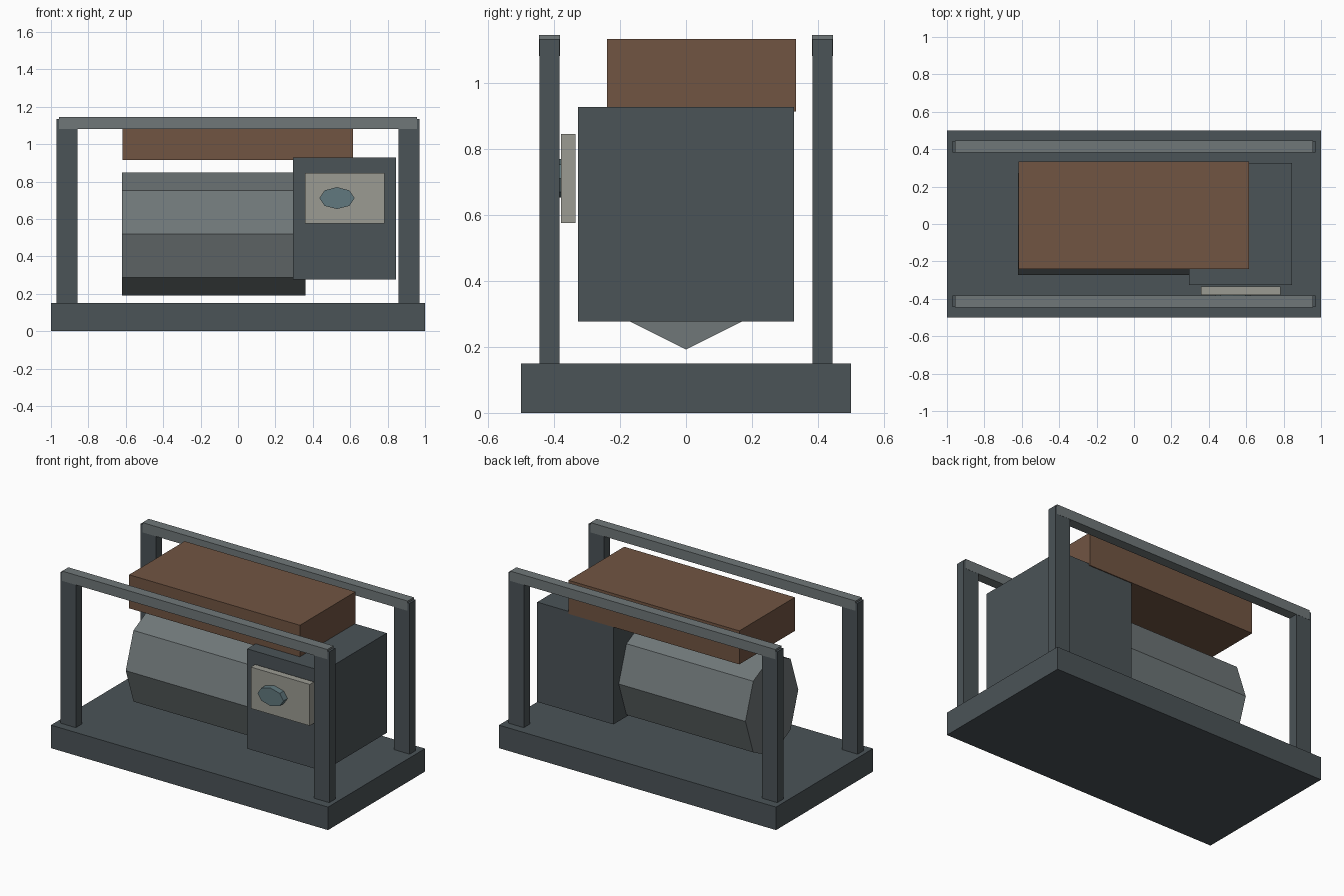
import bpy, bmesh
from math import radians
from mathutils import Matrix

if "Cube" in bpy.data.objects:
    bpy.data.objects.remove(bpy.data.objects["Cube"])


def material(name, rgb):
    m = bpy.data.materials.new(name)
    m.diffuse_color = (*rgb, 1)
    m.use_nodes = True
    m.node_tree.nodes["Principled BSDF"].inputs["Base Color"].default_value = m.diffuse_color
    return m


dark = material("dark_steel", (0.07, 0.087, 0.096))
light = material("light_steel", (0.16, 0.185, 0.19))
brown = material("rusty_brown", (0.165, 0.09, 0.055))
cream = material("panel_grey", (0.33, 0.33, 0.29))
glass = material("gauge_glass", (0.12, 0.19, 0.21))


def finish(name, bm, mat):
    mesh = bpy.data.meshes.new(name)
    bmesh.ops.recalc_face_normals(bm, faces=bm.faces)
    bm.to_mesh(mesh)
    bm.free()
    mesh.materials.append(mat)
    ob = bpy.data.objects.new(name, mesh)
    bpy.context.collection.objects.link(ob)
    return ob


def span_matrix(x, y, z):
    """Map a unit cube centred on the origin to the given ranges."""
    centre = [(a + b) / 2 for a, b in (x, y, z)]
    size = [b - a for a, b in (x, y, z)]
    return Matrix.Translation(centre) @ Matrix.Diagonal((*size, 1))


def box(name, x, y, z, mat):
    bm = bmesh.new()
    bmesh.ops.create_cube(bm, size=1, matrix=span_matrix(x, y, z))
    return finish(name, bm, mat)


def octagon_drum(name, x, y, z, axis, mat):
    """Eight-sided cylinder with corners on the axes, fitted to the ranges."""
    turn = Matrix.Rotation(radians(90), 4, 'Y' if axis == 'x' else 'X')
    bm = bmesh.new()
    bmesh.ops.create_cone(bm, cap_ends=True, segments=8, radius1=0.5, radius2=0.5,
                          depth=1, matrix=span_matrix(x, y, z) @ turn)
    return finish(name, bm, mat)


# Base slab
box("base", (-1, 1), (-0.5, 0.5), (0, 0.15), dark)

# Engine drum, generator block and fuel tank
octagon_drum("engine_drum", (-0.62, 0.36), (-0.272, 0.272), (0.192, 0.848), 'x', light)
box("generator_block", (0.295, 0.845), (-0.327, 0.327), (0.277, 0.928), dark)
box("fuel_tank", (-0.618, 0.615), (-0.24, 0.333), (0.915, 1.134), brown)

# Control panel with gauge
box("control_panel", (0.358, 0.783), (-0.379, -0.335), (0.576, 0.846), cream)
octagon_drum("gauge", (0.435, 0.623), (-0.42, -0.37), (0.653, 0.77), 'y', glass)

# Protective frame: posts and rails on both sides
for side, s in (("front", -1), ("back", 1)):
    y = sorted((s * 0.383, s * 0.445))
    for end, e in (("left", -1), ("right", 1)):
        box(f"{side}_{end}_post", sorted((e * 0.859, e * 0.971)), y, (0.15, 1.134), dark)
    rail_y = (y[0] - 0.001, y[1] + 0.001)
    box(f"{side}_rail", (-0.957, 0.957), rail_y, (1.082, 1.146), light)
